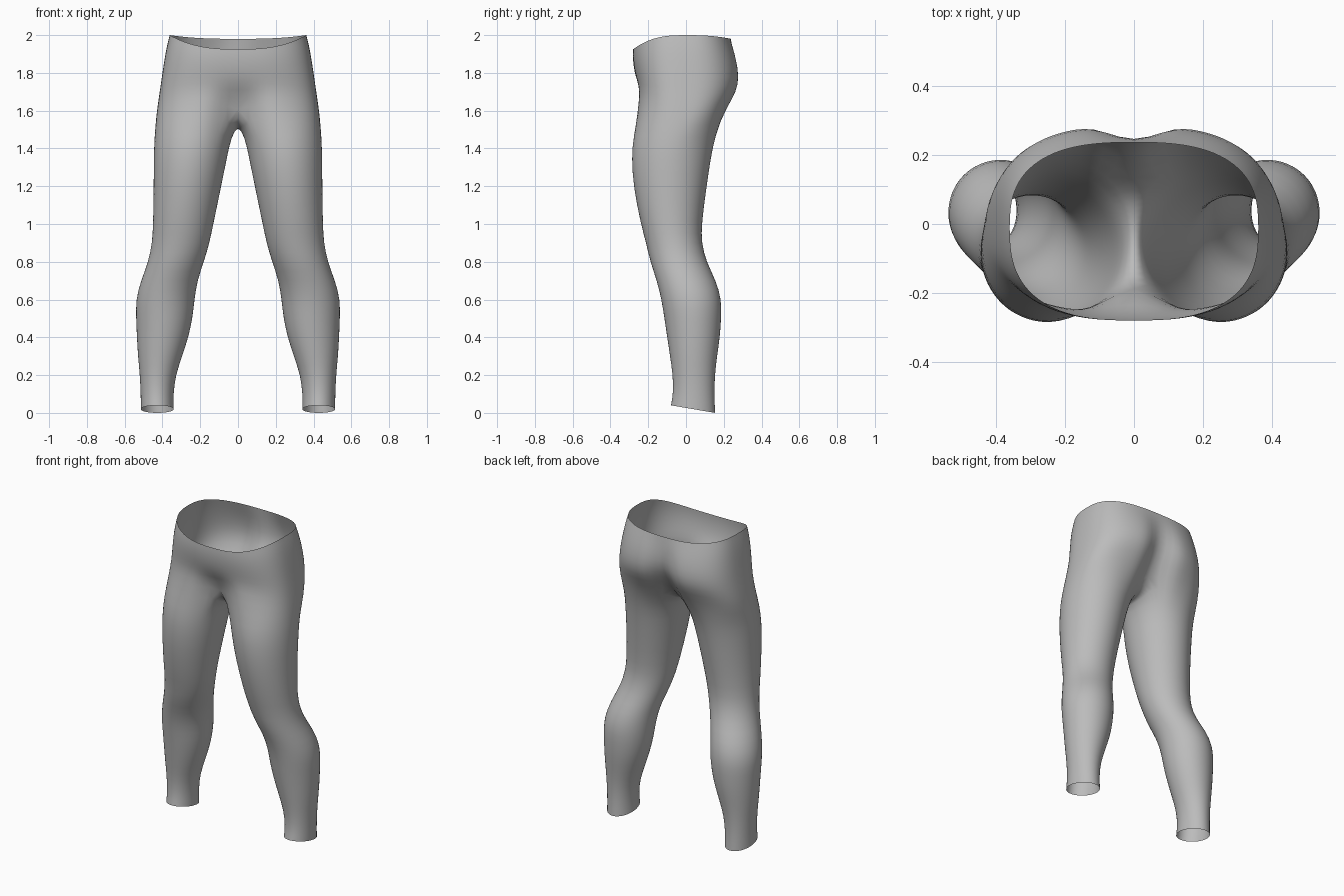
import bpy, bmesh
from math import sin, cos, pi, radians, exp

cube = bpy.data.objects.get("Cube")
if cube:
    bpy.data.objects.remove(cube, do_unlink=True)

ARC, SEAM = 24, 8          # segments around the outside and along the crotch seam
EXPO = 0.75                # squareness of the hip sections

# Leg sections: height, inner x, outer x, front y, back y
LEG = [
    (0.02, 0.34, 0.515, -0.08, 0.155), (0.10, 0.342, 0.515, -0.068, 0.15),
    (0.20, 0.33, 0.52, -0.07, 0.153), (0.30, 0.295, 0.53, -0.085, 0.165),
    (0.40, 0.262, 0.536, -0.10, 0.18), (0.50, 0.24, 0.54, -0.115, 0.187),
    (0.60, 0.23, 0.542, -0.13, 0.189), (0.70, 0.215, 0.515, -0.155, 0.16),
    (0.80, 0.18, 0.475, -0.19, 0.108), (0.90, 0.15, 0.455, -0.212, 0.083),
    (1.00, 0.13, 0.45, -0.24, 0.083), (1.20, 0.088, 0.447, -0.28, 0.11),
    (1.35, 0.058, 0.447, -0.289, 0.132), (1.46, 0.035, 0.443, -0.281, 0.155),
]

# Hip sections: z at front, side, back; half width, front y, back y, front and back groove
HIP = [
    (1.64, 1.58, 1.62, 0.433, -0.268, 0.225, 0.10, 0.10),
    (1.71, 1.68, 1.70, 0.418, -0.255, 0.278, 0.02, 0.10),
    (1.78, 1.77, 1.78, 0.405, -0.268, 0.292, 0.0, 0.06),
    (1.84, 1.86, 1.87, 0.392, -0.279, 0.275, 0.0, 0.035),
    (1.89, 1.94, 1.93, 0.378, -0.282, 0.255, 0.0, 0.015),
    (1.925, 2.0, 1.98, 0.362, -0.28, 0.238, 0.0, 0.0),
]


def leg_ring(z, inner, outer, front, back):
    """Closed section, starting front inside and running round the outside."""
    cx, cy = (inner + outer) / 2, (front + back) / 2
    rx, ry = (outer - inner) / 2, (back - front) / 2
    tilt = 0.02 * max(0, 1 - z / 0.12) / 0.83      # slanted hem
    angles = [radians(-45 + 270 * i / ARC) for i in range(ARC + 1)]
    angles += [radians(225 + 90 * i / SEAM) for i in range(1, SEAM)]
    return [(cx + rx * sin(a), cy - ry * cos(a), z + tilt * cos(a)) for a in angles]


def hip_arc(zf, zs, zb, width, front, back, groove_f, groove_b):
    """Half section from the front centre line to the back centre line."""
    points = []
    mid = -0.01
    for i in range(ARC + 1):
        t = pi * i / ARC
        c = cos(t)
        x = width * max(0, sin(t)) ** EXPO if 0 < i < ARC else 0
        if c > 0:
            y = mid + (front - mid) * c ** EXPO + groove_f * exp(-(x / 0.1) ** 2)
        else:
            y = mid + (back - mid) * abs(c) ** EXPO - groove_b * exp(-(x / 0.07) ** 2)
        end = zf if c > 0 else zb
        points.append((x, y, zs + (end - zs) * c * c))
    return points


def crotch_seam(front, back):
    """Points on the centre plane dipping between the legs, back to front."""
    points = []
    for i in range(1, SEAM):
        s = i / SEAM
        z = back[2] + (front[2] - back[2]) * s - 0.105 * sin(pi * s) ** 0.7
        points.append((0, back[1] + (front[1] - back[1]) * s, z))
    return points


# Left half of the leggings
bm = bmesh.new()
arcs = [hip_arc(*h) for h in HIP]
rings = [leg_ring(*s) for s in LEG]
rings.append(arcs[0] + crotch_seam(arcs[0][0], arcs[0][-1]))
rows = [[bm.verts.new(p) for p in ring] for ring in rings]
for low, high in zip(rows, rows[1:]):
    n = len(low)
    for i in range(n):
        j = (i + 1) % n
        bm.faces.new((low[i], low[j], high[j], high[i]))
previous = rows[-1][:ARC + 1]
for arc in arcs[1:]:
    row = [bm.verts.new(p) for p in arc]
    for i in range(ARC):
        bm.faces.new((previous[i], previous[i + 1], row[i + 1], row[i]))
    previous = row
mesh = bpy.data.meshes.new("leggings")
bm.to_mesh(mesh)
bm.free()

leggings = bpy.data.objects.new("leggings", mesh)
bpy.context.collection.objects.link(leggings)

# Grey cloth
cloth = bpy.data.materials.new("grey_cloth")
cloth.use_nodes = True
cloth.diffuse_color = (0.5, 0.5, 0.5, 1)
cloth.node_tree.nodes["Principled BSDF"].inputs["Base Color"].default_value = (0.5, 0.5, 0.5, 1)
mesh.materials.append(cloth)

# Right half and smoothing
mirror = leggings.modifiers.new("mirror", 'MIRROR')
mirror.use_clip = True
mirror.merge_threshold = 0.002
smooth = leggings.modifiers.new("smooth", 'SUBSURF')
smooth.levels = smooth.render_levels = 1
for polygon in mesh.polygons:
    polygon.use_smooth = True
